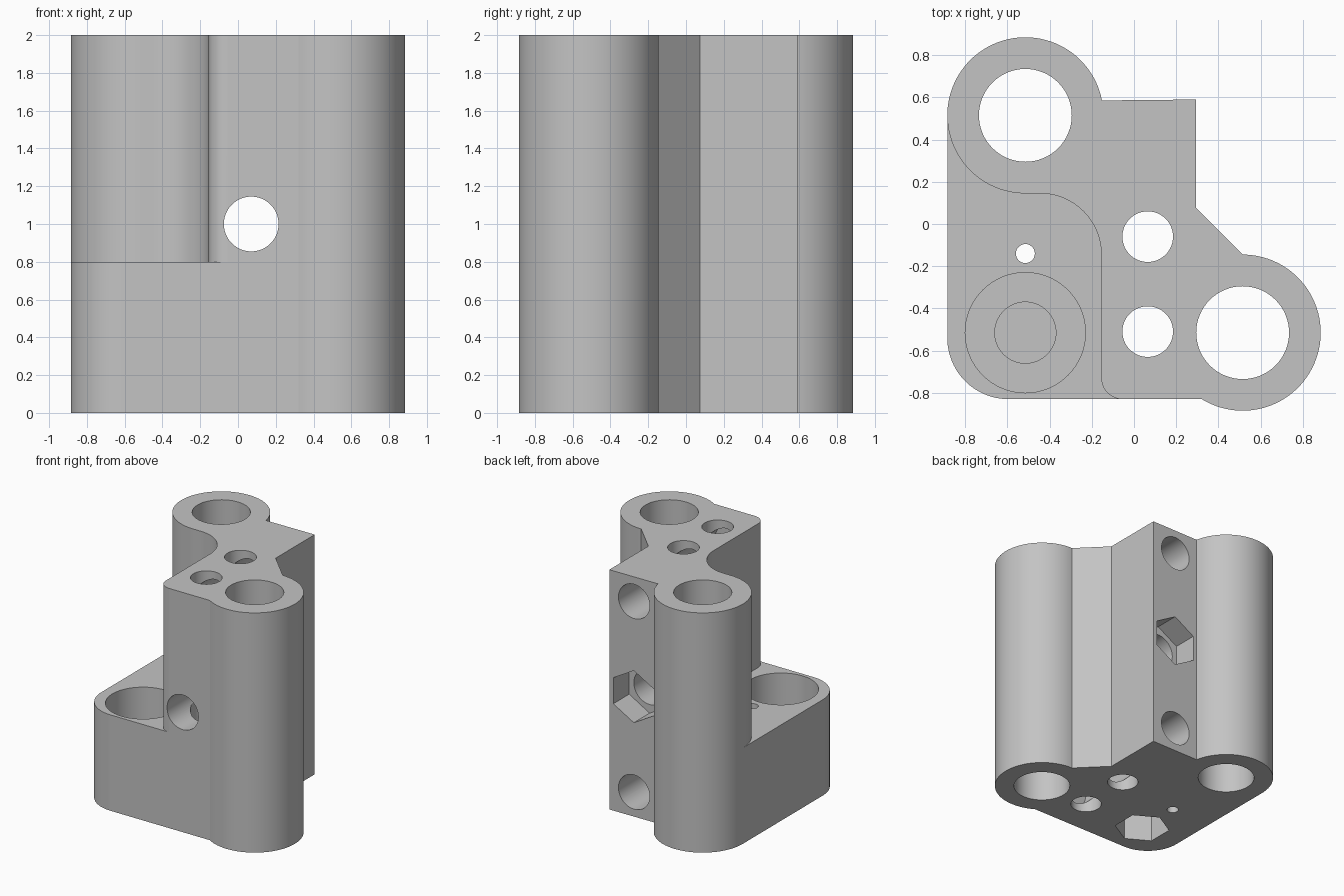
import bpy, bmesh, math
from mathutils import Matrix

if "Cube" in bpy.data.objects:
    bpy.data.objects.remove(bpy.data.objects["Cube"])

grey = bpy.data.materials.new("plain grey")
grey.use_nodes = True
colour = (0.55, 0.55, 0.55, 1)
grey.diffuse_color = colour
grey.node_tree.nodes["Principled BSDF"].inputs["Base Color"].default_value = colour


def arc(cx, cy, r, start, end, n=32):
    """Points along an arc, angles in degrees."""
    angles = [math.radians(start + (end - start) * i / n) for i in range(n + 1)]
    return [(cx + r * math.cos(a), cy + r * math.sin(a)) for a in angles]


def add_mesh(name, bm):
    bmesh.ops.recalc_face_normals(bm, faces=bm.faces)
    mesh = bpy.data.meshes.new(name)
    bm.to_mesh(mesh)
    bm.free()
    obj = bpy.data.objects.new(name, mesh)
    bpy.context.collection.objects.link(obj)
    return obj


def prism(name, points, z0, z1):
    bm = bmesh.new()
    face = bm.faces.new([bm.verts.new((x, y, z0)) for x, y in points])
    grown = bmesh.ops.extrude_face_region(bm, geom=[face])["geom"]
    top = [v for v in grown if isinstance(v, bmesh.types.BMVert)]
    bmesh.ops.translate(bm, verts=top, vec=(0, 0, z1 - z0))
    return add_mesh(name, bm)


def drill(name, r, x, other, start, end, along="z", sides=64):
    """Cutter along z at (x, y=other), or along y at (x, z=other)."""
    bm = bmesh.new()
    bmesh.ops.create_cone(bm, cap_ends=True, segments=sides, radius1=r, radius2=r,
                          depth=end - start)
    # six-sided cutters keep a corner on the vertical axis of their plane
    if sides == 6:
        corner = max(bm.verts, key=lambda v: v.co.y)
        if corner.co.y < r * 0.99:
            bm.transform(Matrix.Rotation(math.radians(30), 4, "Z"))
    mid = (start + end) / 2
    if along == "y":
        bm.transform(Matrix.Rotation(math.radians(90), 4, "X"))
        bm.transform(Matrix.Translation((x, mid, other)))
    else:
        bm.transform(Matrix.Translation((x, other, mid)))
    return add_mesh(name, bm)


# Body outline: two bearing barrels joined by a block
R = 0.37
BACK = (-0.515, 0.515)
FRONT = (0.515, -0.515)
outline = (arc(*BACK, R, 11, 180, 48)
           + arc(-0.595, -0.54, 0.29, 180, 270, 24)
           + arc(*FRONT, R, 238.4, 450, 56)
           + [(0.295, 0.075), (0.295, 0.59)])
body = prism("carriage_body", outline, 0, 2)
body.data.materials.append(grey)

# Open corner above the low foot
notch = (arc(*BACK, R, 180, 270, 24)
         + arc(-0.445, -0.145, 0.29, 90, 0, 24)
         + arc(-0.055, -0.73, 0.1, 180, 270, 12)
         + [(-0.055, -1), (-1, -1), (-1, 0.515)])
cutters = [prism("corner_cutter", notch, 0.8, 2.2)]

# Bearing bores and the vertical holes
for x, y in (BACK, FRONT):
    cutters.append(drill("bearing_bore", 0.22, x, y, -0.1, 2.1))
for y in (-0.06, -0.51):
    cutters.append(drill("vertical_hole", 0.12, 0.065, y, -0.1, 2.1))
cutters.append(drill("pin_hole", 0.045, -0.515, -0.14, -0.1, 1, sides=32))

# Foot: round pocket, stepped hole and nut trap underneath
cutters.append(drill("foot_pocket", 0.285, -0.515, -0.515, 0.4, 1))
cutters.append(drill("foot_hole", 0.145, -0.515, -0.515, 0.31, 0.5))
cutters.append(drill("foot_nut_trap", 0.215, -0.515, -0.515, -0.1, 0.3, sides=6))

# Rod sockets from the back, through hole and its nut trap
for z in (0.205, 1.795):
    cutters.append(drill("rod_socket", 0.143, 0.068, z, -0.68, 0.8, "y"))
cutters.append(drill("through_hole", 0.145, 0.07, 1, -1, 0.8, "y"))
cutters.append(drill("back_nut_trap", 0.217, 0.07, 1, 0.38, 0.8, "y", 6))

# Cut everything out of the body
bpy.ops.object.select_all(action="DESELECT")
bpy.context.view_layer.objects.active = body
body.select_set(True)
for cutter in cutters:
    cutter.hide_render = True
    mod = body.modifiers.new(cutter.name, "BOOLEAN")
    mod.operation = "DIFFERENCE"
    mod.solver = "EXACT"
    mod.object = cutter
    bpy.ops.object.modifier_apply(modifier=mod.name)
    bpy.data.objects.remove(cutter)

bpy.ops.object.shade_smooth_by_angle(angle=math.radians(25))
